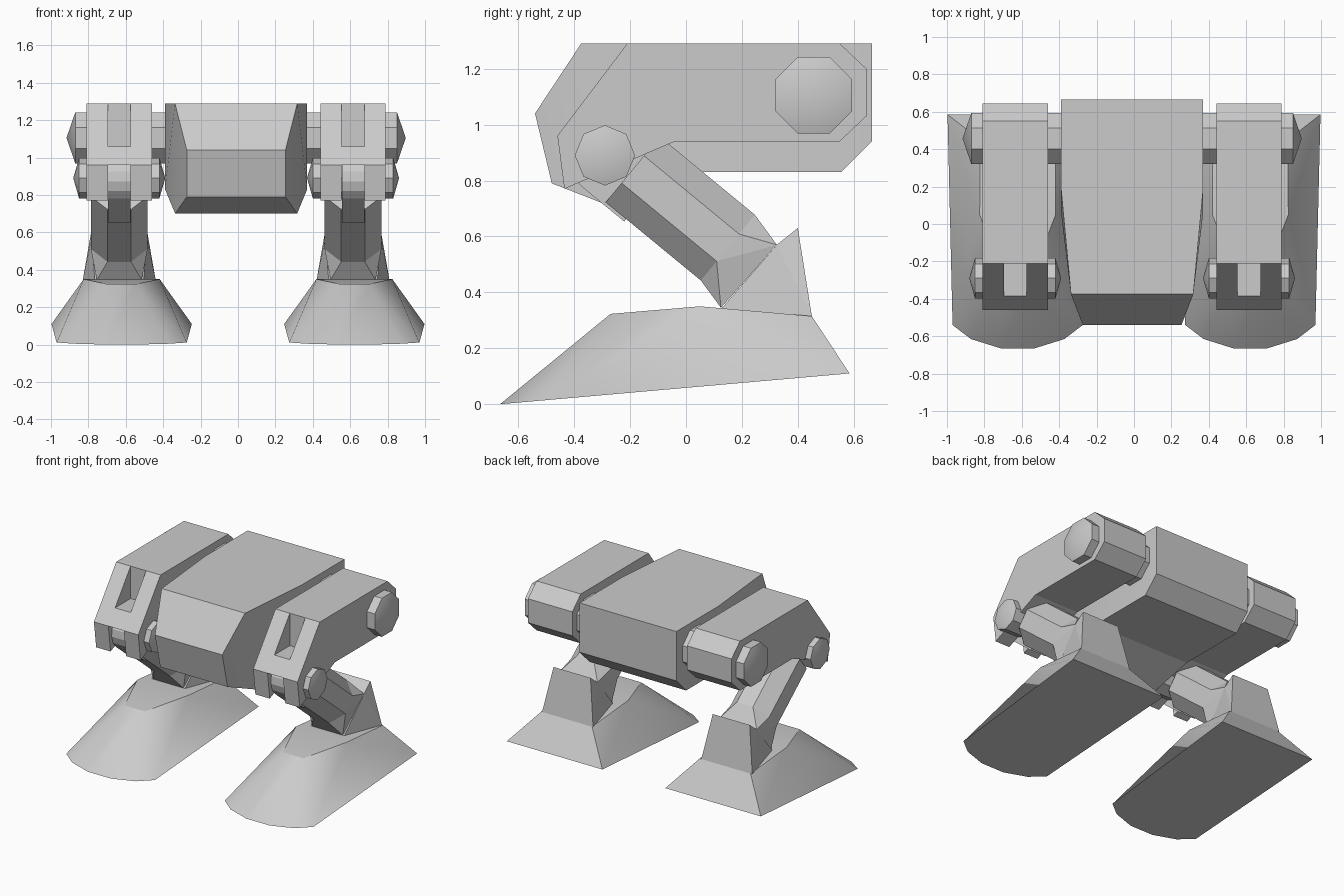
import bpy, bmesh, math
from mathutils import Vector

old = bpy.data.objects.get("Cube")
if old:
    bpy.data.objects.remove(old, do_unlink=True)

GREY = (0.6, 0.6, 0.6, 1.0)
mat = bpy.data.materials.new("plain grey")
mat.use_nodes = True
mat.diffuse_color = GREY
mat.node_tree.nodes["Principled BSDF"].inputs["Base Color"].default_value = GREY


def finish(name, bm, smooth=0):
    """Turn a bmesh into a named grey object."""
    bmesh.ops.recalc_face_normals(bm, faces=bm.faces)
    mesh = bpy.data.meshes.new(name)
    bm.to_mesh(mesh)
    bm.free()
    mesh.materials.append(mat)
    ob = bpy.data.objects.new(name, mesh)
    bpy.context.collection.objects.link(ob)
    if smooth:
        bpy.ops.object.select_all(action='DESELECT')
        ob.select_set(True)
        bpy.context.view_layer.objects.active = ob
        bpy.ops.object.shade_smooth_by_angle(angle=math.radians(smooth))
    return ob


def prism(name, profile, x0, x1):
    """Extrude a (y, z) profile along x."""
    bm = bmesh.new()
    a = [bm.verts.new((x0, y, z)) for y, z in profile]
    b = [bm.verts.new((x1, y, z)) for y, z in profile]
    bm.faces.new(a)
    bm.faces.new(b[::-1])
    for i in range(len(a)):
        j = (i + 1) % len(a)
        bm.faces.new((a[i], a[j], b[j], b[i]))
    return finish(name, bm)


def hull(name, points, x0):
    """Convex solid from (half width, y, z) points mirrored about x0."""
    bm = bmesh.new()
    for w, y, z in points:
        for s in (-1, 1):
            bm.verts.new((x0 + s * w, y, z))
    bmesh.ops.convex_hull(bm, input=bm.verts)
    bmesh.ops.dissolve_limit(bm, angle_limit=0.02, verts=bm.verts, edges=bm.edges)
    return finish(name, bm)


def hub(name, y, z, r, phase, rim0, rim1, tip0, tip1):
    """Eight-sided pivot along x with shallow cone caps."""
    bm = bmesh.new()
    rings = []
    for x in (rim0, rim1):
        rings.append([bm.verts.new((x, y + r * math.cos(phase + k * math.pi / 4),
                                    z + r * math.sin(phase + k * math.pi / 4))) for k in range(8)])
    tips = [bm.verts.new((x, y, z)) for x in (tip0, tip1)]
    for k in range(8):
        j = (k + 1) % 8
        bm.faces.new((rings[0][k], rings[0][j], rings[1][j], rings[1][k]))
        for ring, tip in zip(rings, tips):
            bm.faces.new((ring[k], ring[j], tip))
    return finish(name, bm, 30)


def cut(ob, x0, x1, y0, y1, z0, z1):
    """Subtract a box and bake the result."""
    cutter = prism("cutter", [(y0, z0), (y1, z0), (y1, z1), (y0, z1)], x0, x1)
    cutter.hide_render = True
    mod = ob.modifiers.new("slot", 'BOOLEAN')
    mod.operation, mod.solver, mod.object = 'DIFFERENCE', 'EXACT', cutter
    graph = bpy.context.evaluated_depsgraph_get()
    mesh = bpy.data.meshes.new_from_object(ob.evaluated_get(graph))
    ob.modifiers.clear()
    ob.data = mesh
    bpy.data.objects.remove(cutter, do_unlink=True)


def body():
    """Hull that narrows towards a sloped nose."""
    top = [(.264, -.54, 1.04), (.327, -.375, 1.29), (.38, .19, 1.29), (.38, .665, 1.29)]
    low = [(.264, -.48, .79), (.326, -.25, .70), (.38, .06, .83), (.38, .555, .83), (.38, .665, .94)]
    bm = bmesh.new()
    T, B = [], []
    for s in (-1, 1):
        T.append([bm.verts.new((s * w - .01, y, z)) for w, y, z in top])
        B.append([bm.verts.new((s * w - .01, y, z)) for w, y, z in low])
    for t, b in zip(T, B):
        bm.faces.new((t[0], t[1], b[1], b[0]))
        bm.faces.new((t[1], t[2], b[2], b[1]))
        bm.faces.new((t[2], t[3], b[4], b[3], b[2]))
    loops = [t + b[::-1] for t, b in zip(T, B)]
    n = len(loops[0])
    for i in range(n):
        j = (i + 1) % n
        bm.faces.new((loops[0][i], loops[0][j], loops[1][j], loops[1][i]))
    bmesh.ops.dissolve_limit(bm, angle_limit=0.01, verts=bm.verts, edges=bm.edges)
    finish("body", bm, 20)


def foot(name, x0):
    """Tilted sole with a rounded toe, rising to a narrow instep."""
    sole = [(.375, .585), (.348, -.54), (.25, -.615), (.09, -.665)]
    instep = [(.2, .45, .315), (.203, .05, .35), (.08, -.27, .323)]
    bm = bmesh.new()
    S, I = [], []
    for s in (-1, 1):
        S.append([bm.verts.new((x0 + s * w, y, (y + .665) * .088)) for w, y in sole])
        I.append([bm.verts.new((x0 + s * w, y, z)) for w, y, z in instep])
    for a, t in zip(S, I):
        bm.faces.new((a[0], a[1], t[1]))
        bm.faces.new((a[0], t[1], t[0]))
        bm.faces.new((a[1], t[2], t[1]))
        bm.faces.new((a[1], a[2], t[2]))
        bm.faces.new((a[2], a[3], t[2]))
    bm.faces.new(S[0] + S[1][::-1])
    bm.faces.new((S[0][0], S[1][0], I[1][0], I[0][0]))
    bm.faces.new((S[0][3], S[1][3], I[1][2], I[0][2]))
    for i in (0, 1):
        bm.faces.new((I[0][i], I[0][i + 1], I[1][i + 1], I[1][i]))
    finish(name, bm, 30)


# Shin axis and its upward normal in the (y, z) plane
ALONG, UP = Vector((.773, -.636)), Vector((.636, .773))


def shin_ring(s):
    """Octagon section of the shin at distance s along its axis."""
    out = []
    for w, n in ((.063, .152), (.152, .063), (.152, -.063), (.063, -.152)):
        p = ALONG * s + UP * (.527 + n)
        out.append((w, p.x, p.y))
    return out


def leg(side, s):
    x = s * .625 - .01

    # Upper leg block with an open fork at the front
    thigh = prism(side + "_thigh",
                  [(-.21, 1.29), (.55, 1.29), (.645, 1.2), (.645, 1.03), (.55, .94),
                   (-.04, .94), (-.435, .77), (-.46, .96)], x - .174, x + .174)
    cut(thigh, x - .061, x + .061, -.7, -.21, 1.06, 1.5)
    cut(thigh, x - .061, x + .061, -.7, -.12, .5, .96)

    # Pivots
    hub(side + "_hip_pivot", .457, 1.105, .148, math.pi / 8,
        x + s * .235, x - s * .26, x + s * .282, x - s * .27)
    hub(side + "_knee_pivot", -.29, .89, .108, 0,
        x + s * .215, x - s * .215, x + s * .246, x - s * .246)

    # Rounded knee tongue between the fork prongs
    c = Vector((-.29, .885))
    tongue = []
    for k in range(9):
        a = math.pi * k / 8
        p = c + (UP * math.cos(a) - ALONG * math.sin(a)) * .135
        tongue.append((.06, p.x, p.y))
    for n in (-.135, .135):
        p = c + ALONG * .2 + UP * n
        tongue.append((.06, p.x, p.y))
    hull(side + "_knee_tongue", tongue, x)

    # Octagonal shin, its taper and the ankle
    hull(side + "_shin", shin_ring(-.68) + shin_ring(-.24), x)
    hull(side + "_shin_taper", shin_ring(-.24) + [(.148, .325, .57), (.12, .125, .345)], x)
    hull(side + "_ankle", [(.145, .40, .63), (.148, .325, .57),
                           (.2, .45, .315), (.13, .125, .34)], x)
    foot(side + "_foot", s * .622)


body()
leg("left", 1)
leg("right", -1)
